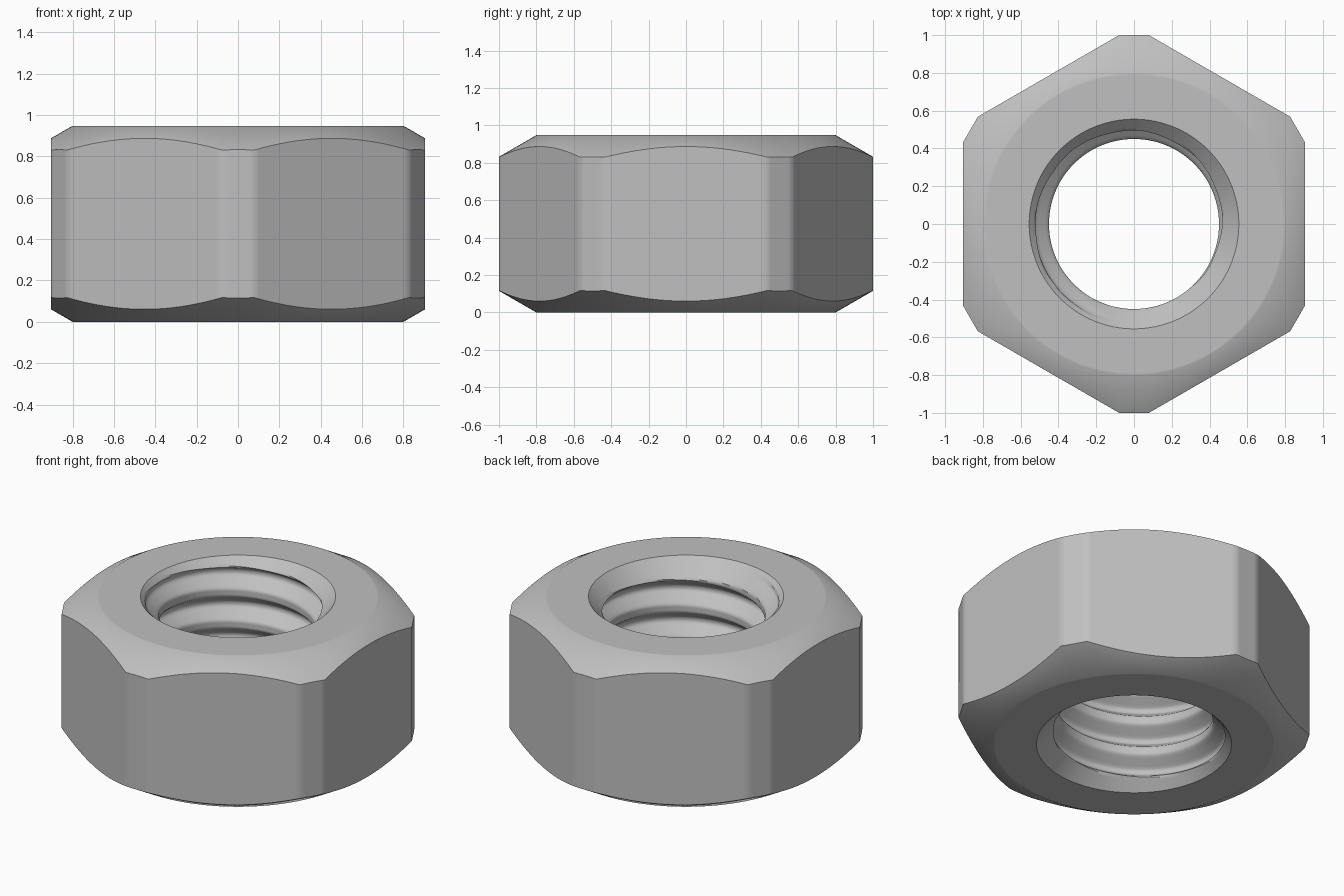
import bpy, bmesh, math

cube = bpy.data.objects.get("Cube")
if cube:
    bpy.data.objects.remove(cube, do_unlink=True)

HEIGHT = 0.948
APOTHEM = 0.9053      # centre to hexagon flat
CORNER = 1.0          # centre to truncated corner
FACE_R = 0.8          # flat ring on top and bottom
MOUTH_R = 0.555       # countersink opening
CREST_R, ROOT_R = 0.45, 0.528
PITCH = 0.2
COLUMNS = 240         # 1.5 degree steps land on every corner
STEPS = 20            # bore samples per thread turn
TURNS = 7


def hex_radius(a):
    """Distance from the axis to the hexagon with cut corners."""
    sixth = math.pi / 3
    flat = (a + sixth / 2) % sixth - sixth / 2
    corner = a % sixth - sixth / 2
    return min(APOTHEM / math.cos(flat), CORNER / math.cos(corner))


def thread_radius(t):
    """Thread depth; t is the position within one pitch, root at 0."""
    d = abs((t + 0.5) % 1 - 0.5)
    f = min(max((d - 0.075) / 0.3, 0), 1)
    return ROOT_R + (CREST_R - ROOT_R) * f


def outer_profile(a):
    r = hex_radius(a)
    drop = math.tan(math.radians(30)) * (r - FACE_R)
    half = [(MOUTH_R, 0), (FACE_R - 0.01, 0), (FACE_R, 0), (r, drop)]
    return half + [(x, HEIGHT - z) for x, z in reversed(half)]


def bore_profile(a):
    pts = []
    for i in range(TURNS * STEPS + 1):
        t = i / STEPS
        z = 0.79 - 5 * PITCH + PITCH * (t + a / math.tau)
        z = min(max(z, 0), HEIGHT)
        sink = MOUTH_R - min(z, HEIGHT - z)
        pts.append((max(thread_radius(t), sink), z))
    return pts


# Sweep each profile round the axis; the bore climbs one pitch per turn
bm = bmesh.new()
for profile, outward in ((outer_profile, True), (bore_profile, False)):
    prev = None
    for j in range(COLUMNS + 1):
        a = math.tau * j / COLUMNS
        col = [bm.verts.new((r * math.cos(a), r * math.sin(a), z)) for r, z in profile(a)]
        if prev:
            for k in range(len(col) - 1):
                if (col[k].co - col[k + 1].co).length < 1e-6 and \
                        (prev[k].co - prev[k + 1].co).length < 1e-6:
                    continue
                quad = (prev[k], col[k], col[k + 1], prev[k + 1])
                bm.faces.new(quad if outward else quad[::-1])
        prev = col
bmesh.ops.remove_doubles(bm, verts=bm.verts[:], dist=1e-5)
bmesh.ops.delete(bm, geom=[v for v in bm.verts if not v.link_faces], context='VERTS')
bmesh.ops.recalc_face_normals(bm, faces=bm.faces[:])

mesh = bpy.data.meshes.new("hex_nut")
bm.to_mesh(mesh)
bm.free()
nut = bpy.data.objects.new("hex_nut", mesh)
bpy.context.collection.objects.link(nut)

# Plain grey steel
steel = bpy.data.materials.new("grey_steel")
steel.use_nodes = True
grey = (0.53, 0.53, 0.53, 1)
steel.diffuse_color = grey
steel.node_tree.nodes["Principled BSDF"].inputs["Base Color"].default_value = grey
mesh.materials.append(steel)

# Smooth walls with sharp chamfer and thread edges
bpy.ops.object.select_all(action='DESELECT')
nut.select_set(True)
bpy.context.view_layer.objects.active = nut
bpy.ops.object.shade_smooth_by_angle(angle=math.radians(35))
